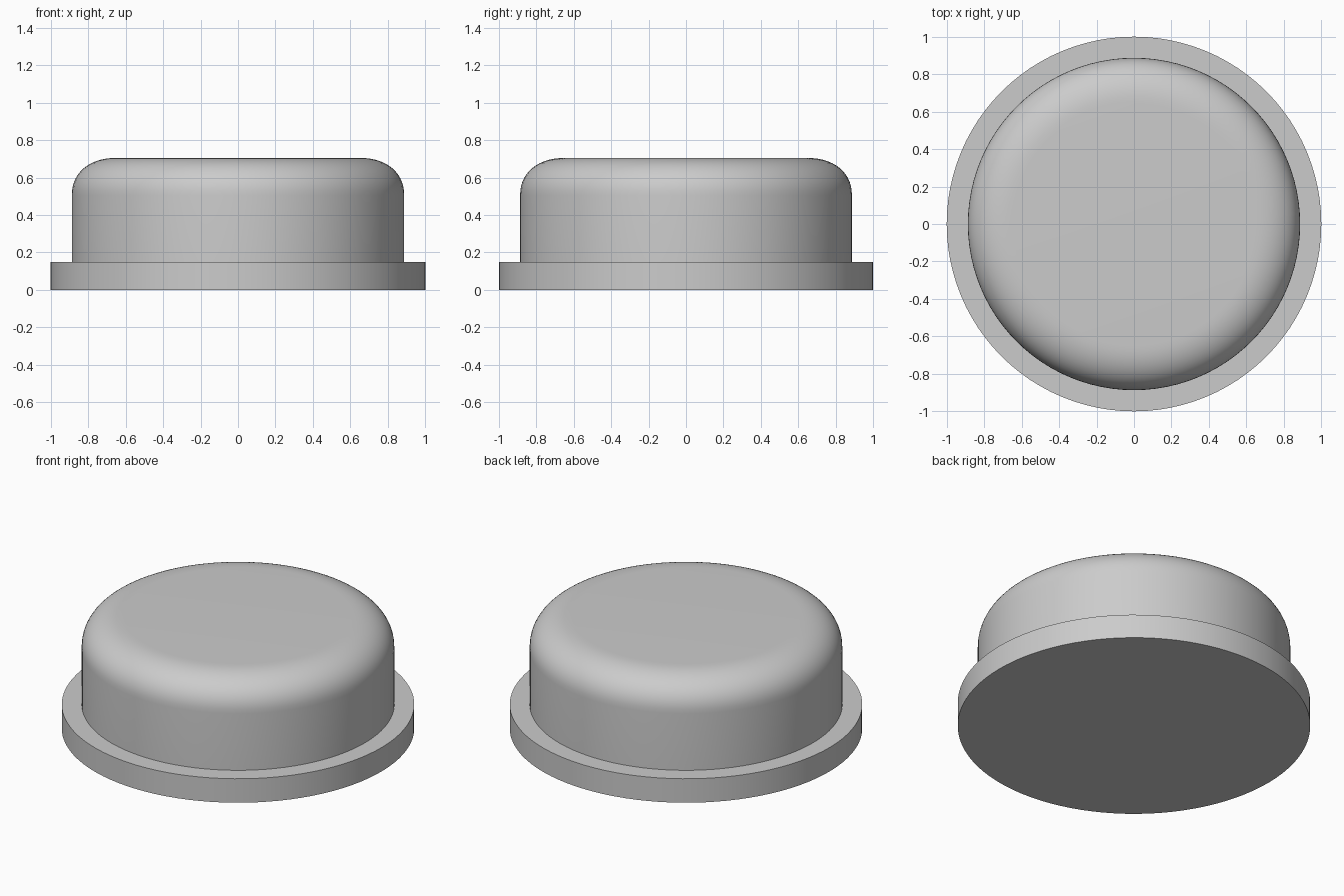
import bpy, bmesh, math

if "Cube" in bpy.data.objects:
    bpy.data.objects.remove(bpy.data.objects["Cube"])

grey = bpy.data.materials.new("light grey")
grey.diffuse_color = (0.6, 0.6, 0.6, 1)
grey.use_nodes = True
grey.node_tree.nodes["Principled BSDF"].inputs["Base Color"].default_value = grey.diffuse_color
SIDES = 96


def lathe(name, profile):
    """Revolve an (r, z) profile around z, with flat caps at both ends."""
    bm = bmesh.new()
    rings = [[bm.verts.new((r * math.cos(2 * math.pi * i / SIDES),
                            r * math.sin(2 * math.pi * i / SIDES), z))
              for i in range(SIDES)] for r, z in profile]
    for low, high in zip(rings, rings[1:]):
        for i in range(SIDES):
            j = (i + 1) % SIDES
            bm.faces.new((low[i], low[j], high[j], high[i]))
    bm.faces.new(rings[0][::-1])
    bm.faces.new(rings[-1])
    mesh = bpy.data.meshes.new(name)
    bm.to_mesh(mesh)
    bm.free()
    obj = bpy.data.objects.new(name, mesh)
    bpy.context.collection.objects.link(obj)
    mesh.materials.append(grey)
    bpy.ops.object.select_all(action='DESELECT')
    obj.select_set(True)
    bpy.context.view_layer.objects.active = obj
    bpy.ops.object.shade_smooth_by_angle(angle=math.radians(35))
    return obj


# Flat base flange
lathe("base_flange", [(1.0, 0.0), (1.0, 0.15)])

# Button cap with a soft rounded shoulder
STEPS, POWER = 14, 2 / 2.2
shoulder = []
for k in range(STEPS + 1):
    a = math.pi / 2 * k / STEPS
    shoulder.append((0.647 + 0.24 * max(math.cos(a), 0) ** POWER,
                     0.505 + 0.2 * math.sin(a) ** POWER))
lathe("button_cap", [(0.887, 0.15)] + shoulder)
